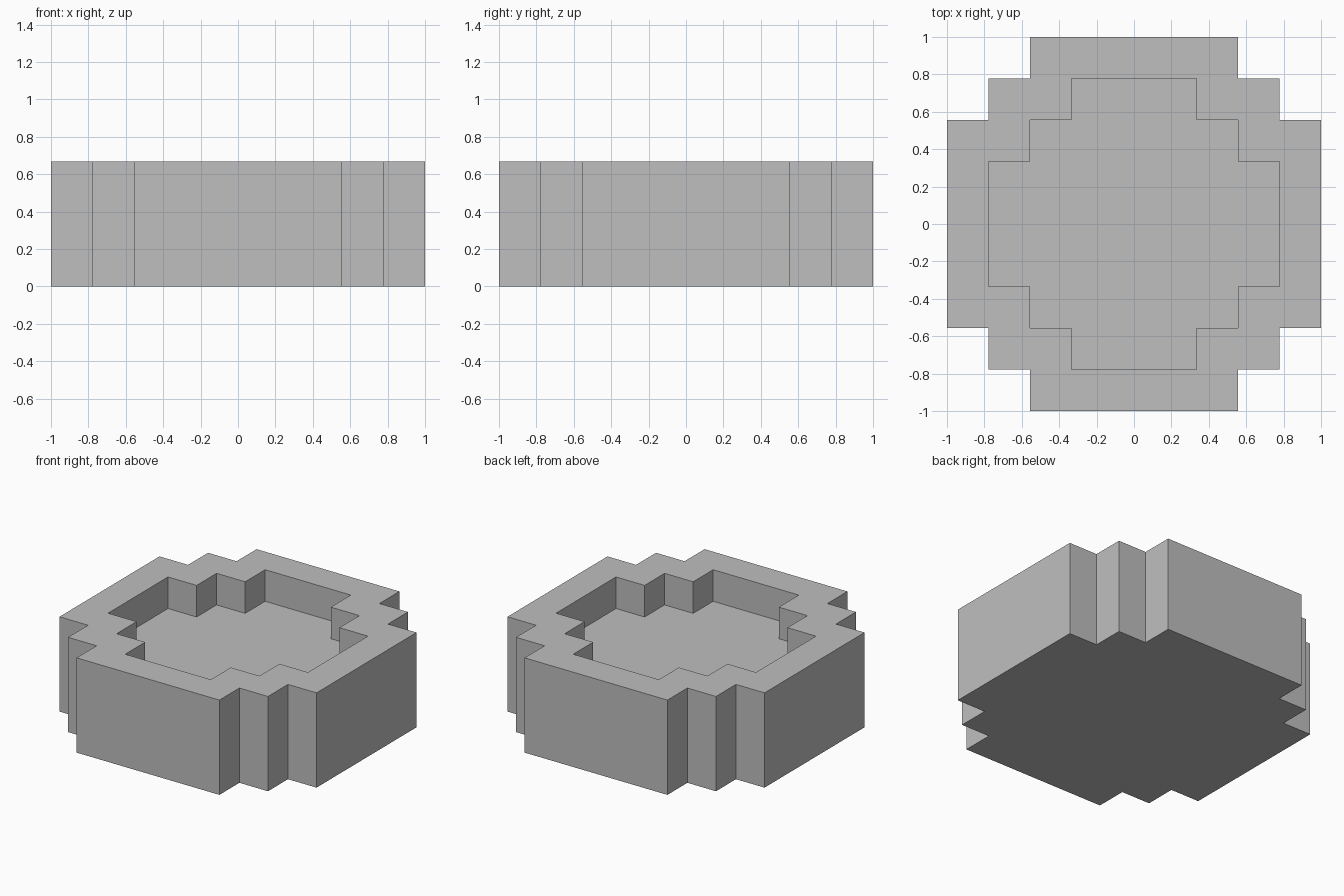
import bpy
import bmesh

cube = bpy.data.objects.get("Cube")
if cube:
    bpy.data.objects.remove(cube, do_unlink=True)

UNIT = 1 / 9            # grid module of the stepped outline
HEIGHT = 6 * UNIT
WALL = 2 * UNIT
FLOOR = 4 * UNIT

# Matte grey material
grey = bpy.data.materials.new("plain grey")
grey.use_nodes = True
colour = (0.52, 0.52, 0.52, 1)
grey.diffuse_color = colour
grey.node_tree.nodes["Principled BSDF"].inputs["Base Color"].default_value = colour


def stepped_outline(inset):
    """Counter-clockwise stepped round outline, one quarter turned four times."""
    a, b, c = (n * UNIT - inset for n in (5, 7, 9))
    quarter = [(c, a), (b, a), (b, b), (a, b), (a, c)]
    points = []
    for turn in range(4):
        points += quarter
        quarter = [(-y, x) for x, y in quarter]
    return points


def add_loop(bm, inset, z):
    return [bm.verts.new((x, y, z)) for x, y in stepped_outline(inset)]


# Basin: outer wall, flat rim, recess wall, closed by the underside and floor
bm = bmesh.new()
loops = [add_loop(bm, 0, 0), add_loop(bm, 0, HEIGHT),
         add_loop(bm, WALL, HEIGHT), add_loop(bm, WALL, FLOOR)]
for low, high in zip(loops, loops[1:]):
    for i in range(len(low)):
        j = (i + 1) % len(low)
        bm.faces.new((low[i], low[j], high[j], high[i]))
bm.faces.new(reversed(loops[0]))
bm.faces.new(loops[-1])

mesh = bpy.data.meshes.new("stepped_basin")
bm.to_mesh(mesh)
bm.free()
mesh.materials.append(grey)
basin = bpy.data.objects.new("stepped_basin", mesh)
bpy.context.collection.objects.link(basin)
